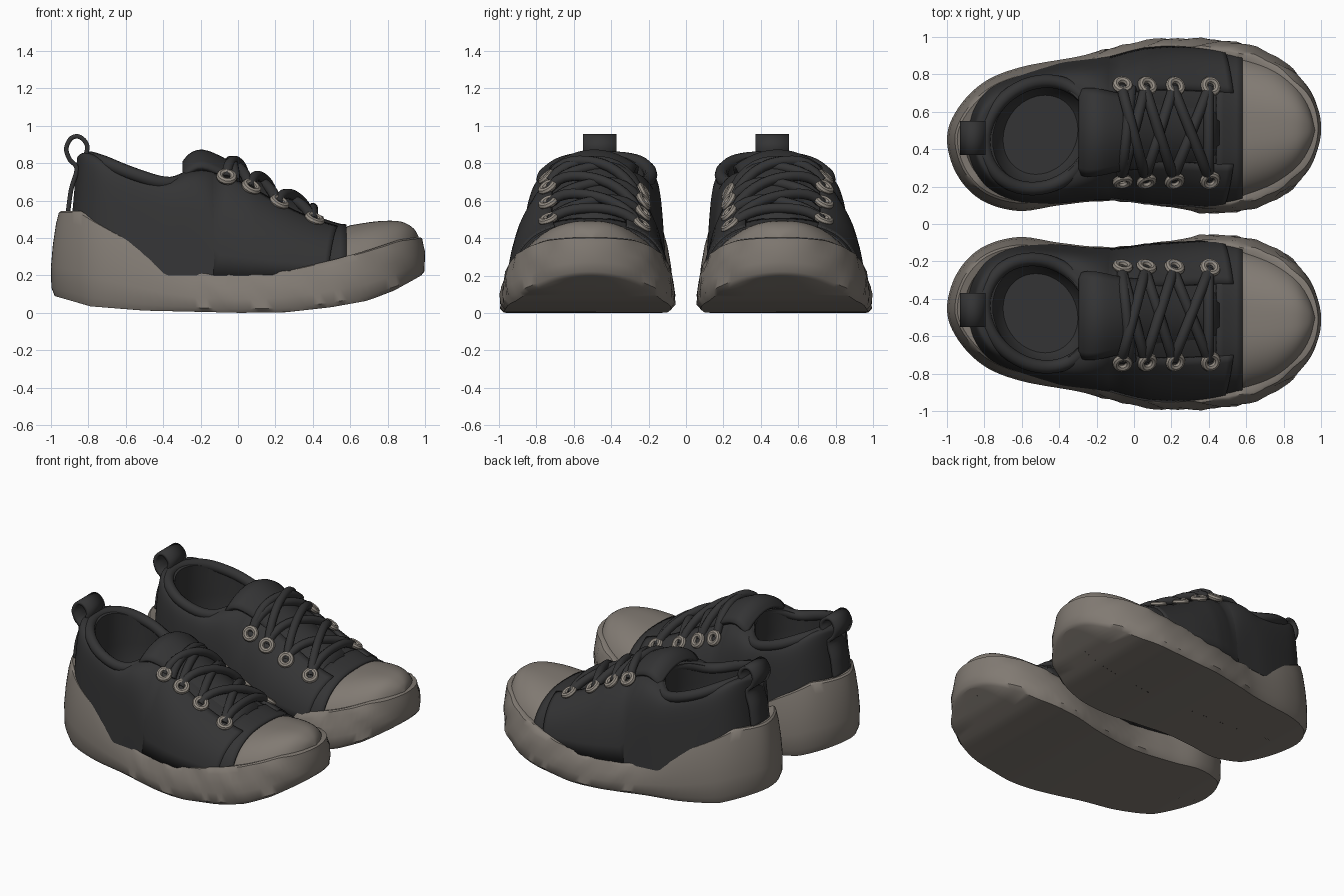
import bpy, bmesh, math
from mathutils import Vector

if "Cube" in bpy.data.objects:
    bpy.data.objects.remove(bpy.data.objects["Cube"])

def material(name, rgb):
    m = bpy.data.materials.new(name)
    m.diffuse_color = (*rgb, 1)
    m.use_nodes = True
    m.node_tree.nodes["Principled BSDF"].inputs["Base Color"].default_value = m.diffuse_color
    return m

DARK = material("dark canvas", (0.034, 0.034, 0.035))
RUBBER = material("grey rubber", (0.22, 0.195, 0.17))
METAL = material("eyelet metal", (0.29, 0.26, 0.225))

def catmull(p, sub, closed=False):
    n, out = len(p), []
    get = (lambda i: p[i % n]) if closed else (lambda i: p[max(0, min(n - 1, i))])
    for i in range(n if closed else n - 1):
        for k in range(sub):
            t = k / sub
            out.append(tuple(0.5 * (2 * b + (c - a) * t + (2 * a - 5 * b + 4 * c - d) * t * t
                             + (3 * b - a - 3 * c + d) * t ** 3)
                             for a, b, c, d in zip(get(i - 1), get(i), get(i + 1), get(i + 2))))
    return out if closed else out + [tuple(p[-1])]

def tab(x, rows):
    """Linear lookup of row[1:] at x."""
    if x <= rows[0][0]:
        return rows[0][1:]
    for a, b in zip(rows, rows[1:]):
        if x <= b[0]:
            t = (x - a[0]) / max(b[0] - a[0], 1e-6)
            return tuple(u + (v - u) * t for u, v in zip(a[1:], b[1:]))
    return rows[-1][1:]

def loft(bm, rings, ring_closed=True, closed=False, caps=True):
    vs = [[bm.verts.new(p) for p in r] for r in rings]
    n = len(vs[0])
    for a, b in zip(vs, vs[1:] + ([vs[0]] if closed else [])):
        for i in range(n if ring_closed else n - 1):
            j = (i + 1) % n
            bm.faces.new((a[i], a[j], b[j], b[i]))
    if caps and ring_closed and not closed:
        bm.faces.new(vs[0])
        bm.faces.new(vs[-1])

def tube(bm, path, r, ref=(0, 0, 1), closed=False, sides=10):
    n, rings = len(path), []
    for i in range(n):
        a = path[i - 1] if closed or i else path[0]
        b = path[(i + 1) % n] if closed else path[min(i + 1, n - 1)]
        t = (Vector(b) - Vector(a)).normalized()
        s = t.cross(Vector(ref)).normalized()
        u = s.cross(t)
        rings.append([Vector(path[i]) + r * (s * math.cos(k * math.tau / sides) + u * math.sin(k * math.tau / sides))
                      for k in range(sides)])
    loft(bm, rings, True, closed)

def finish(bm, name, mats, rule=None, thick=0, cutter=None, angle=40):
    """Turn a bmesh into one part and mirror it to the second shoe."""
    bmesh.ops.remove_doubles(bm, verts=bm.verts, dist=0.0005)
    bmesh.ops.recalc_face_normals(bm, faces=bm.faces)
    if rule:
        for f in bm.faces:
            f.material_index = rule(f.calc_center_median())
    me = bpy.data.meshes.new(name)
    bm.to_mesh(me)
    bm.free()
    o = bpy.data.objects.new(name, me)
    bpy.context.collection.objects.link(o)
    for m in mats:
        me.materials.append(m)
    bpy.ops.object.select_all(action='DESELECT')
    o.select_set(True)
    bpy.context.view_layer.objects.active = o
    if cutter:
        b = o.modifiers.new("opening", 'BOOLEAN')
        b.object, b.operation, b.solver = cutter, 'DIFFERENCE', 'EXACT'
        bpy.ops.object.modifier_apply(modifier=b.name)
        bpy.data.objects.remove(cutter)
    bpy.ops.object.shade_smooth_by_angle(angle=math.radians(angle))
    if thick:
        s = o.modifiers.new("thickness", 'SOLIDIFY')
        s.thickness, s.offset = thick, 0
    m = o.modifiers.new("pair", 'MIRROR')
    m.use_axis, m.use_mirror_merge = (False, True, False), False

# Sole: plan outline swept through inset rings
OUT = [(1, .5), (.96, .68), (.82, .85), (.62, .955), (.4, .985), (.15, .99), (-.1, .945), (-.3, .895), (-.6, .84),
       (-.8, .76), (-.94, .62), (-1, .46), (-.95, .27), (-.82, .13), (-.62, .07), (-.4, .1), (-.15, .125),
       (.1, .105), (.4, .06), (.62, .08), (.82, .17), (.95, .32)]
ZBOT = [(-1, .09), (-.8, .035), (-.5, .012), (-.15, .004), (0, 0), (.25, .003), (.5, .03), (.7, .065), (.85, .12), (1, .2)]
ZTOP = [(-.88, .545), (-.8, .5), (-.6, .395), (-.4, .29), (-.25, .23), (-.1, .212), (.1, .21), (.3, .235),
        (.5, .28), (.7, .33), (.9, .39), (1, .405)]
outline = catmull(OUT, 6, True)
N = len(outline)

def sole_ring(inset, f, drop=0, squash=0):
    ring = []
    for i, (x, y) in enumerate(outline):
        t = Vector(outline[(i + 1) % N]) - Vector(outline[i - 1])
        nx, ny = Vector((-t.y, t.x)).normalized()
        d = inset
        if f > .5 and x > .8 and inset < .05:
            d *= 1 - .7 * (x - .8) / .2
        if x > -.25 and 0 < f < 1:
            d += .009 * math.sin(31 * x + 9 * f) * math.sin(13 * x)
        zb, zt = tab(x, ZBOT)[0], tab(x, ZTOP)[0]
        px, py = x + nx * d, y + ny * d
        ring.append((px, py + (.48 - py) * squash, zb + (zt - zb) * f - drop))
    return ring

bm = bmesh.new()
loft(bm, [sole_ring(.02, 0, 0, 1), sole_ring(.02, 0, 0, .5), sole_ring(.02, 0), sole_ring(.002, .1),
          sole_ring(0, .35), sole_ring(.01, .6), sole_ring(.027, .85), sole_ring(.042, .98),
          sole_ring(.055, 1), sole_ring(.09, 1, .01), sole_ring(.12, 1, .09)], caps=False)
finish(bm, "sole", [RUBBER])

# Upper: arched sections along x (x, inner y, outer y, top z)
S = catmull([(-.915, .44, .47, .83), (-.895, .32, .59, .85), (-.84, .225, .685, .855), (-.75, .155, .755, .83),
             (-.6, .105, .81, .77), (-.4, .11, .86, .715), (-.25, .125, .88, .765), (-.1, .13, .9, .775),
             (0, .13, .915, .735), (.2, .12, .93, .61), (.4, .11, .92, .51), (.56, .12, .9, .458),
             (.6, .13, .9, .468), (.75, .175, .86, .49), (.87, .25, .775, .488), (.94, .36, .66, .45),
             (.968, .48, .52, .4)], 4)
Z0 = .2

def power(x):
    return 9 - 6.4 * max(0, min(1, (x + .45) / .35))

def body(x, a, off=0):
    yi, yo, zt = tab(x, S)
    n, ca, sa = power(x), math.cos(a), max(0, math.sin(a))
    t = sa ** (2 / n)
    y = math.copysign(abs(ca) ** (2 / n), ca)
    # height from a gentler power so side walls keep vertices all the way up
    z = Z0 + (zt - Z0) * t
    lean = .055 * t * max(0, min(1, (-.7 - x) / .2))
    return (x + lean, (yi + yo) / 2 + (yo - yi) / 2 * y * (1 - .11 * t) + off * ca, z + off * sa)

def top(x, y):
    yi, yo, zt = tab(x, S)
    n = power(x)
    u = min(.99, abs(y - (yi + yo) / 2) / ((yo - yi) * .45))
    return Z0 + (zt - Z0) * (1 - u ** n) ** (1 / n)

def ellipse(a, b, z, n=48, cx=-.5):
    """Ellipse sheared to follow the shoe's axis."""
    out = []
    for k in range(n):
        x = cx + a * math.cos(k * math.tau / n)
        out.append((x, .477 + .13 * (x + .5) + b * math.sin(k * math.tau / n), z(x) if callable(z) else z))
    return out

bm = bmesh.new()
loft(bm, [ellipse(.2, .21, .26), ellipse(.25, .255, .32), ellipse(.255, .262, .6), ellipse(.255, .262, 1.2)])
bmesh.ops.recalc_face_normals(bm, faces=bm.faces)
me = bpy.data.meshes.new("opening_cutter")
bm.to_mesh(me)
bm.free()
cutter = bpy.data.objects.new("opening_cutter", me)
cutter.hide_render = True
bpy.context.collection.objects.link(cutter)

bm = bmesh.new()
loft(bm, [[body(s[0], math.pi * k / 48) for k in range(49)] for s in S])
finish(bm, "upper_and_toe_cap", [DARK, RUBBER], lambda c: int(c.x > .58), cutter=cutter)

# Rounded collar around the opening
bm = bmesh.new()
tube(bm, ellipse(.295, .285, lambda x: tab(x - .03, S)[2] - .024, cx=-.505), .036, closed=True)
finish(bm, "collar", [DARK])

# Vamp edge over the toe cap, and lace panels on both sides
bm = bmesh.new()
loft(bm, [[body(.44 + .035 * i, math.pi * k / 30, .006) for k in range(31)] for i in range(5)], False)
finish(bm, "vamp_edge", [DARK], thick=.018)
bm = bmesh.new()
for side in (0, 1):
    rows = []
    for i in range(25):
        x = -.22 + .75 * i / 24
        a1 = math.acos(.52 ** (power(x) / 2))
        off = -.022 + .034 * min(1, i / 9)
        rows.append([body(x - .05 * (1 - k / 10) * (i / 24) ** 4, abs(side * math.pi - a1 * k / 10), off)
                     for k in range(11)])
    loft(bm, rows, False)
finish(bm, "lace_panels", [DARK], thick=.022)

# Tongue
bm = bmesh.new()
rows = []
for x, z, w in catmull([(-.285, .8, .22), (-.25, .84, .23), (-.19, .858, .225), (-.1, .825, .205), (0, .765, .19),
                        (.2, .635, .18), (.45, .5, .17)], 3):
    rows.append([(x, .49 + w * k / 6, z - .085 * (k / 6) ** 2) for k in range(-6, 7)])
loft(bm, rows, False)
finish(bm, "tongue", [DARK], thick=.03)

# Heel pull loop
bm = bmesh.new()
prof = catmull([(-.91, .53), (-.892, .66), (-.862, .77), (-.9, .82), (-.918, .88), (-.89, .935), (-.845, .94),
                (-.808, .9), (-.812, .85), (-.845, .77)], 4)
loft(bm, [[(x, .37 + .18 * k / 2, z) for k in range(3)] for x, z in prof], False)
finish(bm, "heel_loop", [DARK], thick=.024)

# Eyelets
ROWS = (-.065, .06, .21, .4)
SIDES = (.25, .725)
bm = bmesh.new()
for x in ROWS:
    for y in SIDES:
        e = .02
        nrm = Vector((-(top(x + e, y) - top(x - e, y)) / (2 * e), -(top(x, y + e) - top(x, y - e)) / (2 * e), 1)).normalized()
        c = Vector((x, y, top(x, y))) + nrm * .028
        u = nrm.orthogonal().normalized()
        v = nrm.cross(u)
        tube(bm, [c + .037 * (u * math.cos(k * math.tau / 16) + v * math.sin(k * math.tau / 16)) for k in range(16)],
             .019, nrm, True, 8)
finish(bm, "eyelets", [METAL])

# Laces: criss-cross plus straight bar at the toe end
def lace(bm, x0, y0, x1, y1, lift):
    path = []
    for k in range(13):
        t = k / 12
        x, y = x0 + (x1 - x0) * t, y0 + (y1 - y0) * t
        path.append((x, y, top(x, y) + .015 + lift * math.sin(math.pi * t) ** .5))
    tube(bm, path, .028)

bm = bmesh.new()
for a, b in zip(ROWS, ROWS[1:]):
    lace(bm, a, SIDES[1], b, SIDES[0], .055)
    lace(bm, b, SIDES[1], a, SIDES[0], .03)
lace(bm, ROWS[3], SIDES[0], ROWS[3], SIDES[1], .035)
lace(bm, ROWS[0], SIDES[0], ROWS[0] + .05, SIDES[1], .04)
finish(bm, "laces", [DARK])
